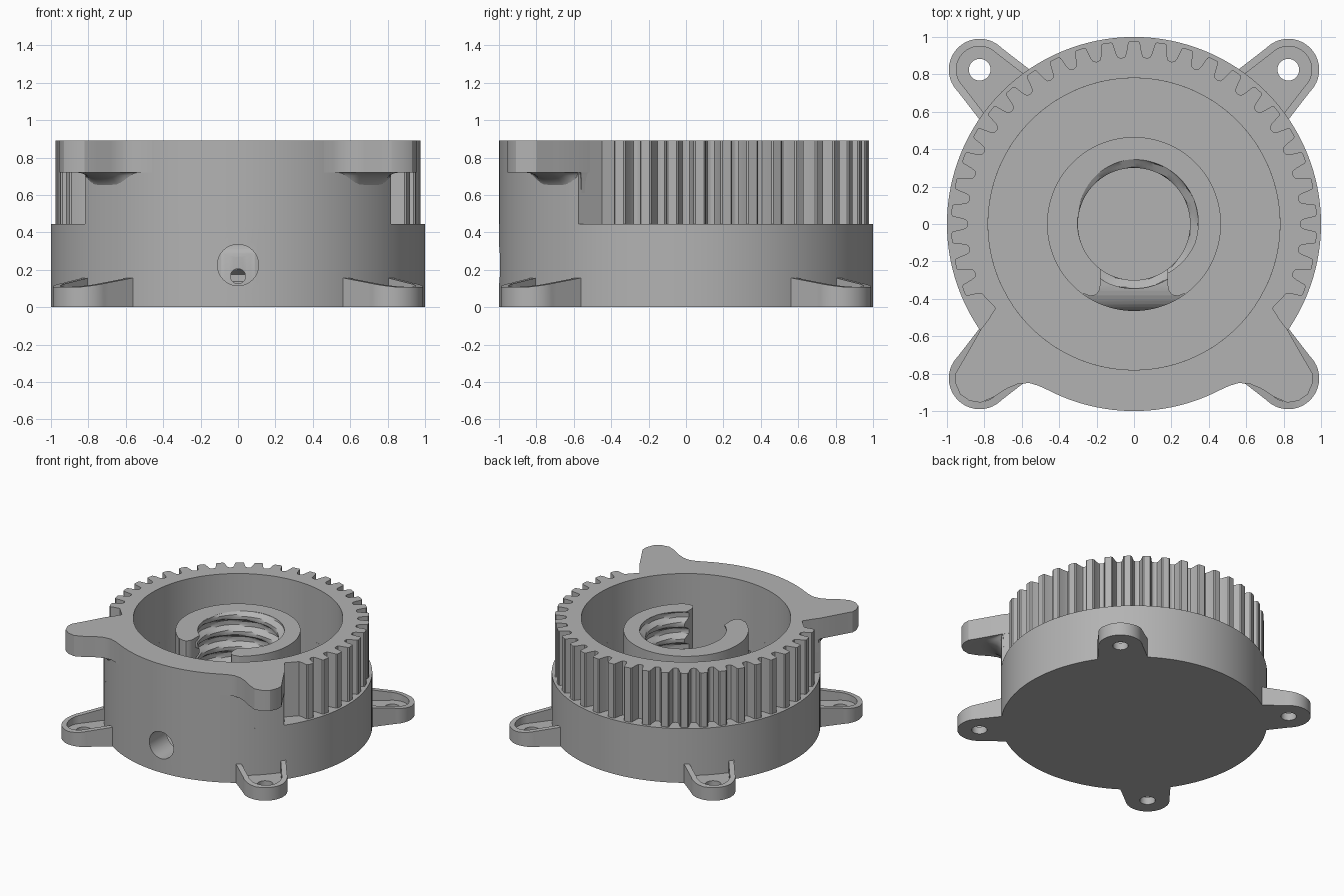
import bpy, bmesh, math
from math import sin, cos, pi, radians

old = bpy.data.objects.get("Cube")
if old:
    bpy.data.objects.remove(old, do_unlink=True)

grey = bpy.data.materials.new("plain grey")
grey.use_nodes = True
GREY = (0.45, 0.45, 0.45, 1)
grey.diffuse_color = GREY
for node in grey.node_tree.nodes:
    if node.type == 'BSDF_PRINCIPLED':
        node.inputs["Base Color"].default_value = GREY


def rings_object(name, rings, closed=False, caps=True):
    """Skin equal-length rings; close them into a loop or cap both ends."""
    bm = bmesh.new()
    vs = [[bm.verts.new(p) for p in ring] for ring in rings]
    n = len(vs[0])
    pairs = list(zip(vs, vs[1:])) + ([(vs[-1], vs[0])] if closed else [])
    for a, b in pairs:
        for i in range(n):
            j = (i + 1) % n
            bm.faces.new((a[i], a[j], b[j], b[i]))
    if caps and not closed:
        bm.faces.new(vs[0])
        bm.faces.new(vs[-1])
    bmesh.ops.recalc_face_normals(bm, faces=bm.faces)
    mesh = bpy.data.meshes.new(name)
    bm.to_mesh(mesh)
    bm.free()
    mesh.materials.append(grey)
    ob = bpy.data.objects.new(name, mesh)
    bpy.context.collection.objects.link(ob)
    return ob


def circle(r, z, n=128):
    return [(r * cos(2 * pi * i / n), r * sin(2 * pi * i / n), z) for i in range(n)]


def prism(name, pts, z0, z1):
    return rings_object(name, [[(x, y, z) for x, y in pts] for z in (z0, z1)])


def y_rod(name, r, z, y0, y1):
    return rings_object(name, [[(x, y, z + h) for x, h, _ in circle(r, 0, 48)] for y in (y0, y1)])


def boolean(ob, cutter, op='DIFFERENCE'):
    mod = ob.modifiers.new("cut", 'BOOLEAN')
    mod.operation, mod.solver, mod.object = op, 'EXACT', cutter
    bpy.context.view_layer.objects.active = ob
    bpy.ops.object.modifier_apply(modifier=mod.name)
    bpy.data.objects.remove(cutter, do_unlink=True)


def smooth(ob, angle=30):
    bpy.ops.object.select_all(action='DESELECT')
    ob.select_set(True)
    bpy.context.view_layer.objects.active = ob
    bpy.ops.object.shade_smooth_by_angle(angle=radians(angle))


TOP, STEP, FLOOR, CAVITY = 0.89, 0.445, 0.1, 0.78

# Lower cup with the round port in its front wall
base = rings_object("base_cup", [circle(1, 0), circle(1, STEP), circle(CAVITY, STEP), circle(CAVITY, FLOOR)])
boolean(base, y_rod("port_cutter", 0.11, 0.225, -1.2, -0.6))
smooth(base)

# Upper wall: toothed round the back, plain at the front
TEETH = 42
pitch = 2 * pi / TEETH
outline = [(0.74, -0.45)]
for k in range(-13, 14):
    for f, r in ((-0.48, 0.89), (-0.36, 0.895), (-0.3, 0.915), (-0.22, 0.97), (-0.16, 0.978),
                 (0.16, 0.978), (0.22, 0.97), (0.3, 0.915), (0.36, 0.895), (0.48, 0.89)):
        a = pi / 2 + (k + f) * pitch
        outline.append((r * cos(a), r * sin(a)))
outline.append((-0.74, -0.45))
for i in range(49):
    a = radians(215 + 110 * i / 48)
    outline.append((cos(a), sin(a)))
bore = [(CAVITY * x / math.hypot(x, y), CAVITY * y / math.hypot(x, y)) for x, y in outline]
wall = rings_object("toothed_wall", [
    [(x, y, STEP) for x, y in outline], [(x, y, TOP) for x, y in outline],
    [(x, y, TOP) for x, y in bore], [(x, y, STEP) for x, y in bore]], closed=True)
smooth(wall)

# Front wings, flaring out of the wall through a curved underside
wing = [(0.74, -0.46), (0.82, -0.565), (0.885, -0.68), (0.955, -0.80), (0.955, -0.85),
        (0.93, -0.91), (0.88, -0.945), (0.82, -0.955), (0.75, -0.925), (0.68, -0.88), (0.62, -0.855),
        (0.56, -0.85), (0.51, -0.865), (0.44, -0.897), (0.45, -0.75), (0.6, -0.6)]


def wing_ring(side, t, z):
    ring = []
    for x, y in wing:
        s = min(1, 0.985 / math.hypot(x, y))
        m = s + (1 - s) * t
        ring.append((side * x * m, y * m, z))
    return ring


for side, label in ((1, "left"), (-1, "right")):
    levels = [(0.55 * (1 - cos(i * pi / 12)), 0.61 + 0.11 * sin(i * pi / 12)) for i in range(7)]
    smooth(rings_object(label + "_wing", [wing_ring(side, t, z) for t, z in levels + [(1, 0.72), (1, TOP)]]))

# Mounting lugs: raised sloping rim, sunken pocket, screw hole
CENTRE = 0.825 * math.sqrt(2)


def lug_ring(shape_r, back, height, turn):
    ring = []
    for i in range(72):
        a = 2 * pi * i / 72
        c, s = cos(a), sin(a)
        d = shape_r
        if c < 0 and back:
            d = back / -c
            spread = abs(s) + 0.13 * c
            if spread > 0:
                d = min(d, shape_r / spread)
        u, v = CENTRE + d * c, d * s
        z = height if height is not None else 0.107 + 0.05 * min(1, max(0, (1.3 - u) / 0.32))
        ring.append((u * cos(turn) - v * sin(turn), u * sin(turn) + v * cos(turn), z))
    return ring


for label, deg in (("back_left", 45), ("back_right", 135), ("front_right", 225), ("front_left", 315)):
    t = radians(deg)
    smooth(rings_object(label + "_lug", [
        lug_ring(0.165, 0.3, 0, t), lug_ring(0.165, 0.3, None, t),
        lug_ring(0.125, 0.26, None, t), lug_ring(0.125, 0.26, 0.06, t),
        lug_ring(0.058, 0, 0.06, t), lug_ring(0.058, 0, 0, t)], closed=True))

# Central post with a helical thread in its bore
PITCH_Z, N = 0.13, 96


def thread_radius(a, z):
    f = (z / PITCH_Z - a / (2 * pi) + 0.55) % 1
    return 0.30 + 0.045 * min(1, max(0, (0.36 - abs(f - 0.5)) / 0.2))


def thread_ring(z):
    ring = []
    for i in range(N):
        a = 2 * pi * i / N
        r = thread_radius(a, z)
        ring.append((r * cos(a), r * sin(a), z))
    return ring


post = rings_object("threaded_post", [circle(0.465, 0.08), circle(0.465, 0.79)])
boolean(post, rings_object("thread_cutter", [thread_ring(0.05 + 0.0125 * i) for i in range(65)]))

# Front slot in the post: rounded outer corners and a rounded sill
half = [(0.18, -0.1), (0.18, -0.33), (0.187, -0.36), (0.205, -0.38), (0.235, -0.385), (0.27, -0.372), (0.32, -0.55)]
slot = prism("slot_cutter", half + [(-x, y) for x, y in reversed(half)], 0.1, 1)
sill = [(-0.05, 0.36), (-0.05, 1.1), (-0.6, 1.1), (-0.6, 0.25), (-0.467, 0.25)]
sill += [(-0.33 - 0.137 * cos(i * pi / 16), 0.25 + 0.11 * sin(i * pi / 16)) for i in range(1, 9)]
boolean(slot, rings_object("sill_cutter", [[(x, y, z) for y, z in sill] for x in (-0.5, 0.5)]), 'INTERSECT')
boolean(post, slot)
boolean(post, y_rod("pin_cutter", 0.04, 0.165, -0.6, -0.1))
smooth(post)
